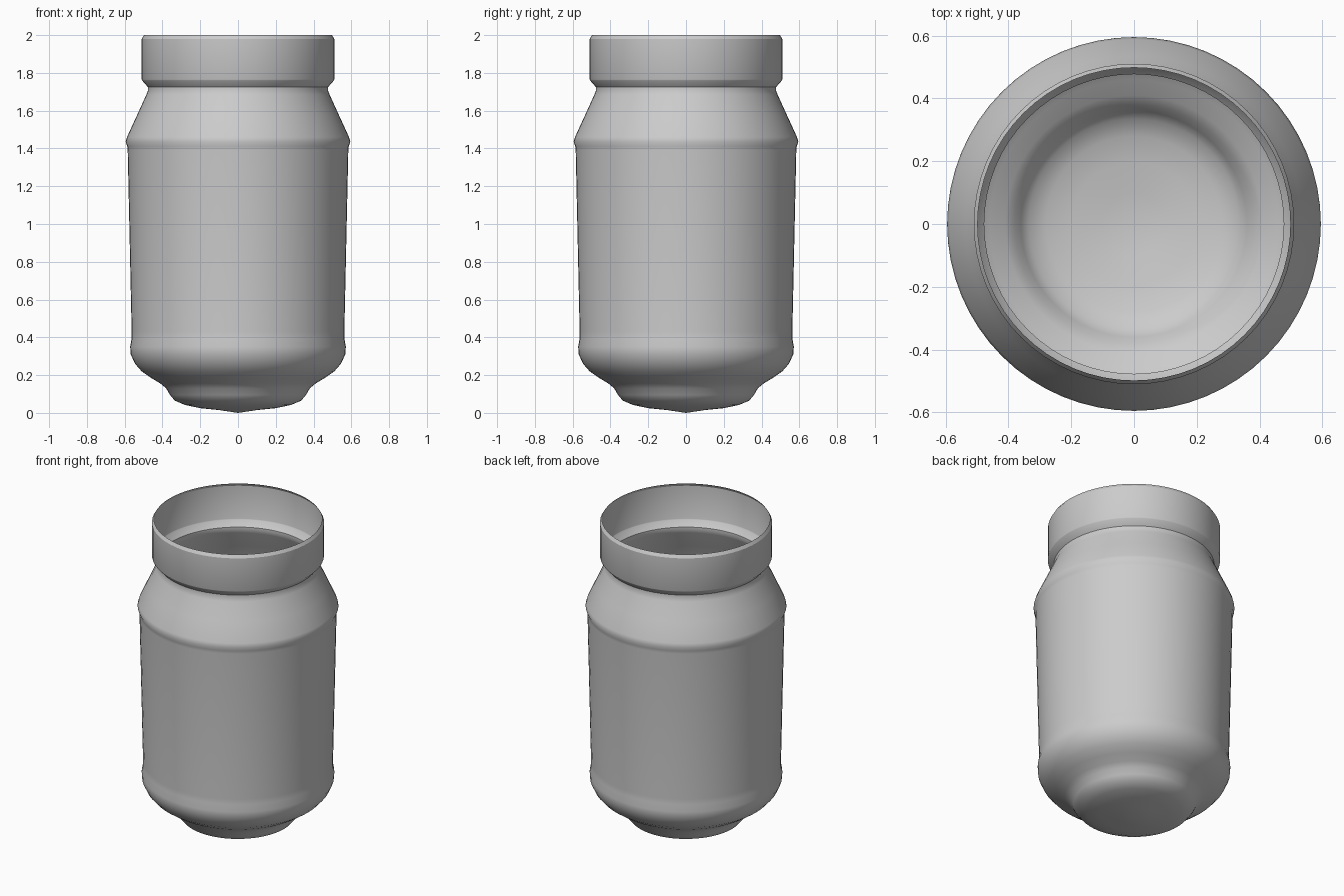
import bpy, bmesh, math
from mathutils import Vector

if "Cube" in bpy.data.objects:
    bpy.data.objects.remove(bpy.data.objects["Cube"])

# Single grey material
grey = bpy.data.materials.new("plain grey")
grey.use_nodes = True
COLOUR = (0.6, 0.6, 0.6, 1)
grey.diffuse_color = COLOUR
grey.node_tree.nodes["Principled BSDF"].inputs["Base Color"].default_value = COLOUR


def lathe(name, profile, sharp_angle, steps=64):
    """Spin a (radius, height) profile around z into a thin open shell."""
    bm = bmesh.new()
    verts = [bm.verts.new((r, 0, z)) for r, z in profile]
    edges = [bm.edges.new(pair) for pair in zip(verts, verts[1:])]
    bmesh.ops.spin(bm, geom=verts + edges, cent=(0, 0, 0), axis=(0, 0, 1),
                   angle=math.tau, steps=steps, use_merge=False)
    bmesh.ops.remove_doubles(bm, verts=bm.verts, dist=0.0005)
    bmesh.ops.recalc_face_normals(bm, faces=bm.faces)
    # Open shells: make sure the faces point away from the axis
    if sum(f.normal.dot(Vector((f.calc_center_median().x, f.calc_center_median().y, 0)))
           for f in bm.faces) < 0:
        bmesh.ops.reverse_faces(bm, faces=bm.faces)
    mesh = bpy.data.meshes.new(name)
    bm.to_mesh(mesh)
    bm.free()
    mesh.materials.append(grey)
    obj = bpy.data.objects.new(name, mesh)
    bpy.context.collection.objects.link(obj)
    bpy.ops.object.select_all(action='DESELECT')
    obj.select_set(True)
    bpy.context.view_layer.objects.active = obj
    bpy.ops.object.shade_smooth_by_angle(angle=math.radians(sharp_angle))
    return obj


# Jar body: stepped base, label wall, shoulder and neck
lathe("jar_body", [
    (0, 0), (0.10, 0.015), (0.20, 0.025), (0.28, 0.042), (0.335, 0.065),
    (0.36, 0.095), (0.38, 0.13), (0.41, 0.155), (0.46, 0.185), (0.51, 0.22),
    (0.545, 0.26), (0.568, 0.31), (0.571, 0.35), (0.563, 0.395), (0.563, 0.43),
    (0.584, 1.39), (0.586, 1.41), (0.595, 1.435), (0.588, 1.46),
    (0.535, 1.575), (0.485, 1.685), (0.477, 1.705), (0.477, 1.725)], 40)

# Open collar: flared lower lip, straight band and bevelled rim
lathe("collar", [
    (0.477, 1.725), (0.508, 1.76), (0.51, 1.765), (0.51, 1.98), (0.498, 2.0)], 25)
